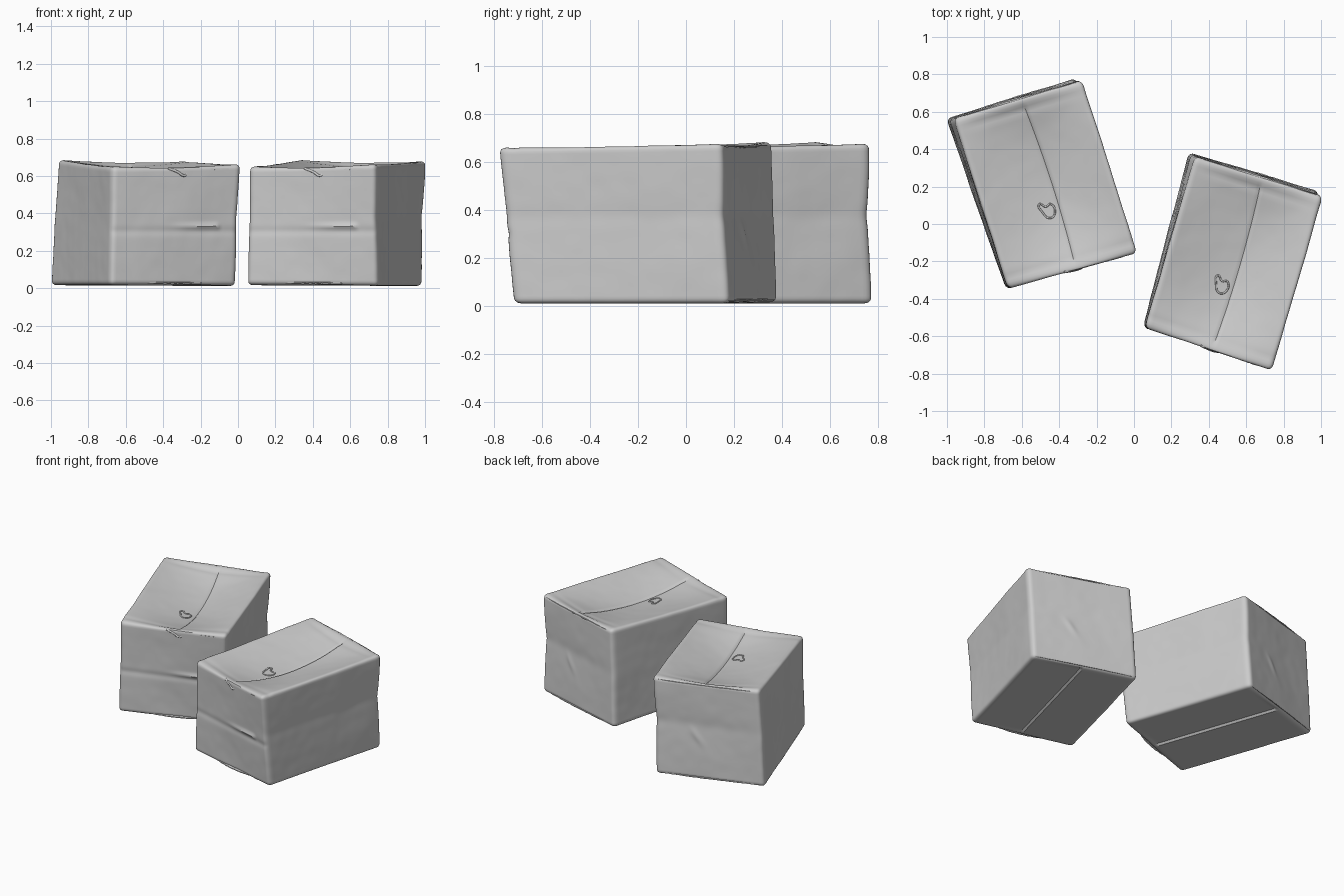
import bpy, bmesh, math, random
from mathutils import Vector, Matrix, noise

if "Cube" in bpy.data.objects:
    bpy.data.objects.remove(bpy.data.objects["Cube"])

random.seed(4)
grey = bpy.data.materials.new("plain grey")
grey.diffuse_color = (0.6, 0.6, 0.6, 1)
grey.use_nodes = True
grey.node_tree.nodes["Principled BSDF"].inputs["Base Color"].default_value = grey.diffuse_color

# Local box corners keyed by (x side, y side, z side)
CORNERS = {
    (-1, -1, -1): (-0.354, -0.478, 0.016), (1, -1, -1): (0.364, -0.432, 0.011),
    (-1, 1, -1): (-0.394, 0.490, 0.016), (1, 1, -1): (0.332, 0.494, 0.011),
    (-1, -1, 1): (-0.340, -0.474, 0.647), (1, -1, 1): (0.374, -0.498, 0.664),
    (-1, 1, 1): (-0.355, 0.480, 0.688), (1, 1, 1): (0.362, 0.474, 0.680),
}


def place(u, v, w):
    """Trilinear position inside the skewed box."""
    p = Vector()
    for (a, b, c), co in CORNERS.items():
        p += Vector(co) * ((1 + a * u) * (1 + b * v) * (1 + c * w) / 8)
    return p


def bump(x, centre, width):
    return math.exp(-((x - centre) / width) ** 2)


def ramp(x, a, b):
    t = min(1, max(0, (x - a) / (b - a)))
    return t * t * (3 - 2 * t)


def sag(u, v):
    """How far the two lid flaps droop toward their seam."""
    across = max(0, 1 - abs((u - 0.05) / (0.95 if u > 0.05 else 1.05)) ** 1.3)
    return 0.088 * across * max(0, 1 - v * v) ** 0.8


def dent(p, u, v, w):
    """Crumples, creases and flap steps of worn cardboard."""
    q = p.copy()
    waist = 0.25 * bump(w, 0.1, 0.12) + 0.75 * bump(w, 0.05, 0.45)
    n = noise.noise(p * 4) * 0.004 + noise.noise(p * 13) * 0.001
    # pinched waist, fading smoothly across the box
    q.x -= 0.008 * waist * ramp(u, 0.3, 1)
    q.y -= 0.013 * waist * ramp(v, 0.3, 1) * (0.7 + 0.3 * u)
    q.x += n * u * u * u
    q.y += n * v * v * v
    if v > 0.95:
        q.y += 0.006 * bump(p.x - p.z * 0.6, -0.12, 0.025) * bump(p.z, 0.3, 0.05)
    if v < -0.95:
        # raised crease across the front
        q.y -= 0.010 * bump(p.z, 0.33, 0.014) * ramp(p.x, -0.08, 0.2) * (1 - ramp(p.x, 0.25, 0.275))
        q.y += 0.004 * bump(p.z, 0.305, 0.02)
    seam = abs(u - 3 / 61) < 0.01
    if w > 0.95:
        ends = 1 - ramp(abs(v), 0.87, 0.95)
        q.z += n - sag(u, v)
        q.x += 0.018 * bump(u, 0.05, 0.4) * (1 - v * v)     # bowed seam
        q.z += ends * 0.005 * ramp(u, 0.03, 0.07) * (1 - u)
        if seam:                                            # gap between the lid flaps
            q.z -= 0.006 * ends
        # folds running along the lid ends
        q.z -= 0.006 * bump(v, 0.87, 0.04) * (1 - u * u)
        q.z -= 0.003 * bump(v, -0.87, 0.04)
    if w < -0.95:
        ends = 1 - ramp(abs(v), 0.92, 0.98)
        q.z += ends * 0.012 * ramp(u, 0.03, 0.07) * (1 - u)
        if seam:
            q.z += 0.007 * ends
    return q


def finish(name, bm):
    mesh = bpy.data.meshes.new(name)
    bmesh.ops.recalc_face_normals(bm, faces=bm.faces)
    for f in bm.faces:
        f.smooth = True
    for e in bm.edges:
        if len(e.link_faces) == 2 and e.calc_face_angle(0) > math.radians(40):
            e.smooth = False
    bm.to_mesh(mesh)
    bm.free()
    mesh.materials.append(grey)
    return name, mesh


def make_body():
    bm = bmesh.new()
    bmesh.ops.create_cube(bm, size=2)
    bmesh.ops.subdivide_edges(bm, edges=bm.edges[:], cuts=60, use_grid_fill=True)
    r = 0.07
    for vert in bm.verts:
        c = vert.co.copy()
        core = Vector([max(-1 + r, min(1 - r, k)) for k in c])
        d = c - core
        if d.length > 1e-6:
            c = core + d.normalized() * r
        vert.co = dent(place(*c), *c)
    return finish("box_body", bm)


def make_strip(name, u0, u1, v, w, out, height, steps=24):
    """Thin ragged flap edge along the front or back."""
    bm = bmesh.new()
    rings = []
    for i in range(steps + 1):
        t = i / steps
        p = place(u0 + (u1 - u0) * t, v, w)
        reach = out * (0.3 + 0.7 * math.sin(math.pi * t)) * random.uniform(0.85, 1.1)
        s = math.copysign(1, v)
        h = height * random.uniform(0.7, 1)
        pts = [(-0.01 * s, 0), (reach * s, h), (reach * s, h + 0.006), (-0.01 * s, 0.008)]
        rings.append([bm.verts.new(p + Vector((0, a, b))) for a, b in pts])
    for a, b in zip(rings, rings[1:]):
        for k in range(4):
            bm.faces.new((a[k], a[(k + 1) % 4], b[(k + 1) % 4], b[k]))
    bm.faces.new(rings[0])
    bm.faces.new(rings[-1])
    return finish(name, bm)


def make_rim(name, points, radius):
    """Rounded ridge following a short path of points (closed when ends meet)."""
    curve = bpy.data.curves.new(name, 'CURVE')
    curve.dimensions = '3D'
    curve.bevel_depth = radius
    curve.bevel_resolution = 2
    curve.use_fill_caps = True
    spline = curve.splines.new('BEZIER')
    closed = points[0] == points[-1]
    pts = points[:-1] if closed else points
    spline.bezier_points.add(len(pts) - 1)
    for b, p in zip(spline.bezier_points, pts):
        b.co = p
        b.handle_left_type = b.handle_right_type = 'AUTO'
    spline.use_cyclic_u = closed
    curve.materials.append(grey)
    return name, curve


# Torn finger hole outline laid on the drooping lid
outline = [(-0.12, -0.37), (-0.035, -0.33), (-0.06, -0.22), (-0.13, -0.235),
           (-0.21, -0.19), (-0.2, -0.28), (-0.12, -0.37)]
tear = [dent(place(u, v, 1), u, v, 1) for u, v in outline]
tab = [(-0.03, -0.479, 0.640), (0.02, -0.485, 0.622), (0.06, -0.485, 0.602), (0.075, -0.479, 0.615)]

parts = [
    make_body(),
    make_strip("bottom_front_flap", -0.4, 0.45, -0.985, -0.955, 0.020, -0.005),
    make_strip("bottom_back_flap", -0.9, 0.93, 0.985, -0.955, 0.010, -0.006),
    make_strip("top_back_flap", -0.85, 0.9, 0.985, 0.925, 0.012, 0.004),
    make_strip("top_front_flap", 0.3, 0.95, -0.985, 0.91, 0.010, 0.002),
    make_rim("lid_tear", tear, 0.005),
    make_rim("front_tab", tab, 0.007),
]

# Two copies of the box, turned opposite ways
for side, centre, angle in (("left", (-0.485, 0.21, 0), 17), ("right", (0.525, -0.2, 0), -17)):
    matrix = Matrix.Translation(centre) @ Matrix.Rotation(math.radians(angle), 4, 'Z')
    for name, data in parts:
        ob = bpy.data.objects.new(side + "_" + name, data)
        ob.matrix_world = matrix
        bpy.context.collection.objects.link(ob)
